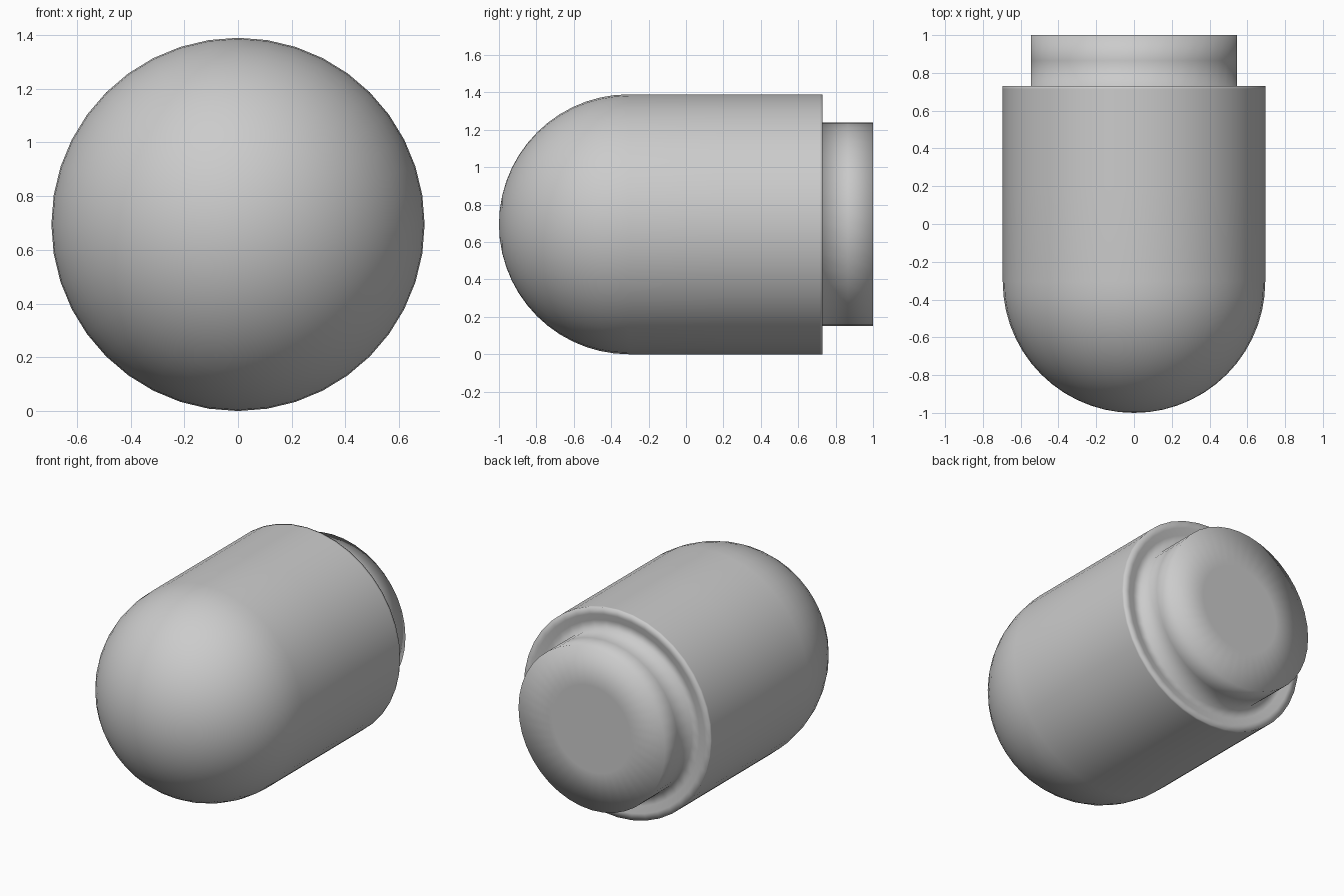
import bpy, bmesh, math

if "Cube" in bpy.data.objects:
    bpy.data.objects.remove(bpy.data.objects["Cube"])

R, NECK, SIDES = 0.695, 0.545, 40
CY = -1 + R  # centre of the round nose


def lathe(name, profile):
    """Spin (radius, y) points around the horizontal axis at z = R."""
    bm = bmesh.new()
    rings = []
    for r, y in profile:
        if r == 0:
            rings.append([bm.verts.new((0, y, R))])
        else:
            rings.append([bm.verts.new((r * math.sin(2 * math.pi * i / SIDES), y,
                                        R + r * math.cos(2 * math.pi * i / SIDES)))
                          for i in range(SIDES)])
    for a, b in zip(rings, rings[1:]):
        for i in range(SIDES):
            j = (i + 1) % SIDES
            quad = [a[i % len(a)], a[j % len(a)], b[j % len(b)], b[i % len(b)]]
            bm.faces.new(list(dict.fromkeys(quad)))
    bmesh.ops.recalc_face_normals(bm, faces=bm.faces)
    for f in bm.faces:
        f.smooth = True
    mesh = bpy.data.meshes.new(name)
    bm.to_mesh(mesh)
    bm.free()
    obj = bpy.data.objects.new(name, mesh)
    bpy.context.collection.objects.link(obj)
    return obj


# Rounded nose
steps = 14
profile = [(R * math.sin(math.pi / 2 * k / steps), CY - R * math.cos(math.pi / 2 * k / steps))
           for k in range(steps + 1)]
profile[0] = (0, -1)
# Straight barrel and stepped shoulder, with tight loops near the rim
profile += [(R, 0.2), (R, 0.715), (R, 0.73), (0.65, 0.73), (0.605, 0.715)]
# Narrow neck and flat end softened by smooth shading
profile += [(NECK, 0.715), (NECK, 0.865), (NECK, 1.0), (0.29, 1.0), (0.012, 1.0), (0, 1.0)]
lathe("capsule_body", profile)
